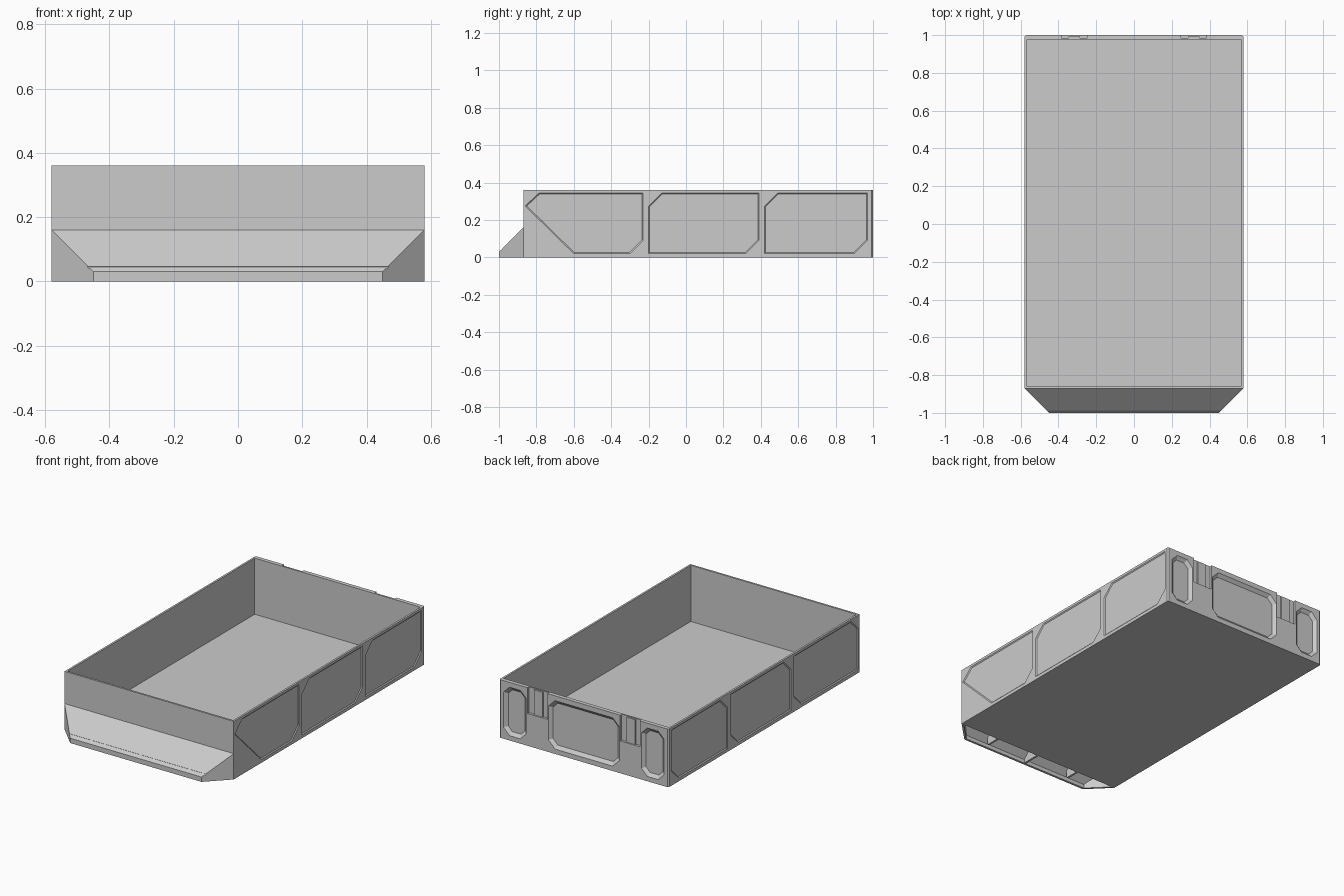
import bpy, bmesh
from mathutils import Vector, Matrix

if "Cube" in bpy.data.objects:
    bpy.data.objects.remove(bpy.data.objects["Cube"])


def loft(name, rings):
    """Closed solid through a list of equal-length vertex rings."""
    bm = bmesh.new()
    rs = [[bm.verts.new(p) for p in r] for r in rings]
    n = len(rs[0])
    for a, b in zip(rs, rs[1:]):
        for i in range(n):
            bm.faces.new((a[i], a[(i + 1) % n], b[(i + 1) % n], b[i]))
    bm.faces.new(rs[0][::-1])
    bm.faces.new(rs[-1])
    bmesh.ops.recalc_face_normals(bm, faces=bm.faces)
    me = bpy.data.meshes.new(name)
    bm.to_mesh(me)
    bm.free()
    ob = bpy.data.objects.new(name, me)
    bpy.context.collection.objects.link(ob)
    return ob


def box(name, lo, hi):
    r = [(lo[0], lo[1]), (hi[0], lo[1]), (hi[0], hi[1]), (lo[0], hi[1])]
    return loft(name, [[(x, y, z) for x, y in r] for z in (lo[2], hi[2])])


def cut(target, cutter):
    cutter.hide_render = True
    m = target.modifiers.new("cut", 'BOOLEAN')
    m.operation, m.solver, m.object = 'DIFFERENCE', 'EXACT', cutter
    bpy.context.view_layer.objects.active = target
    bpy.ops.object.modifier_apply(modifier=m.name)
    bpy.data.objects.remove(cutter)


def inset(poly, d):
    """Move every edge of a convex polygon inward by d."""
    pts = [Vector(p) for p in poly]
    n = len(pts)
    c = sum(pts, Vector((0, 0))) / n
    out = []
    for i in range(n):
        rows, rhs = [], []
        for a, b in ((pts[i - 1], pts[i]), (pts[i], pts[(i + 1) % n])):
            e = (b - a).normalized()
            nrm = Vector((-e.y, e.x))
            if nrm.dot(c - a) < 0:
                nrm = -nrm
            rows.append(nrm)
            rhs.append(nrm.dot(a) + d)
        out.append(Matrix(rows).inverted() @ Vector(rhs))
    return out


def recess(target, poly, depth, slope, place):
    """Cut a panel with sloped edges; place(u, v, height) maps it to the wall."""
    rings = [(poly, 0.02), (poly, 0), (inset(poly, slope), -depth)]
    cut(target, loft("panel_cutter", [[place(p[0], p[1], h) for p in q] for q, h in rings]))


# Tray shell with chamfered back corners
plan = [(-.58, -.87), (.58, -.87), (.58, .992), (.572, 1), (-.572, 1), (-.58, .992)]
tray = loft("tray", [[(x, y, z) for x, y in plan] for z in (0, .36)])
cut(tray, box("cavity_cutter", (-.568, -.858, .012), (.568, .975, .5)))

# Side wall panels
def side_panel(y0, y1):
    return [(y0, .02), (y1 - .07, .02), (y1, .09), (y1, .345), (y0 + .07, .345), (y0, .275)]

front_cut = [(-.60, .02), (-.30, .02), (-.23, .09), (-.23, .345), (-.785, .345), (-.86, .275)]
for s in (1, -1):
    first = front_cut if s > 0 else side_panel(-.86, -.23)
    for poly in (first, side_panel(-.20, .39), side_panel(.42, .97)):
        recess(tray, poly, .005, .006, lambda u, v, h: (s * (.58 + h), u, v))

# Back wall panels and clip slots
for x0, x1, c in ((-.55, -.395, .04), (-.243, .243, .045), (.395, .55, .04)):
    poly = [(x0 + c, .03), (x1 - c, .03), (x1, .03 + c), (x1, .33 - c),
            (x1 - c, .33), (x0 + c, .33), (x0, .33 - c), (x0, .03 + c)]
    recess(tray, poly, .017, .02, lambda u, v, h: (u, 1 + h, v))
for cx in (-.317, .317):
    cut(tray, box("slot_cutter", (cx - .068, .985, .2), (cx + .068, 1.05, .4)))
    box("clip_tab", (cx - .03, .984, .2), (cx + .03, .993, .355))


# Sloped hollow front pull
def wedge(name, half, top, bottom, d0, d1):
    return loft(name, [[(-half + d, -.87 - d, bottom), (half - d, -.87 - d, bottom),
                        (half - d, -.87 - d, top - d), (-half + d, -.87 - d, top - d)]
                       for d in (d0, d1)])

pull = wedge("front_pull", .58, .16, 0, 0, .13)
cut(pull, wedge("hollow_cutter", .562, .14, -.03, -.02, .116))
groove = [(-.981, .045), (-.987, .039), (-.995, .047), (-.989, .053)]
cut(pull, loft("groove_cutter", [[(x, y, z) for y, z in groove] for x in (-.6, .6)]))

# Ribs under the pull
for x, w in ((0, .006), (-.3, .006), (.3, .006)):
    e = .123 if x == 0 else .09
    rib = [(-.869, .002), (-.87 - e, .002), (-.87 - e, .145 - e), (-.869, .145)]
    loft("pull_rib", [[(x + k, y, z) for y, z in rib] for k in (-w, w)])
